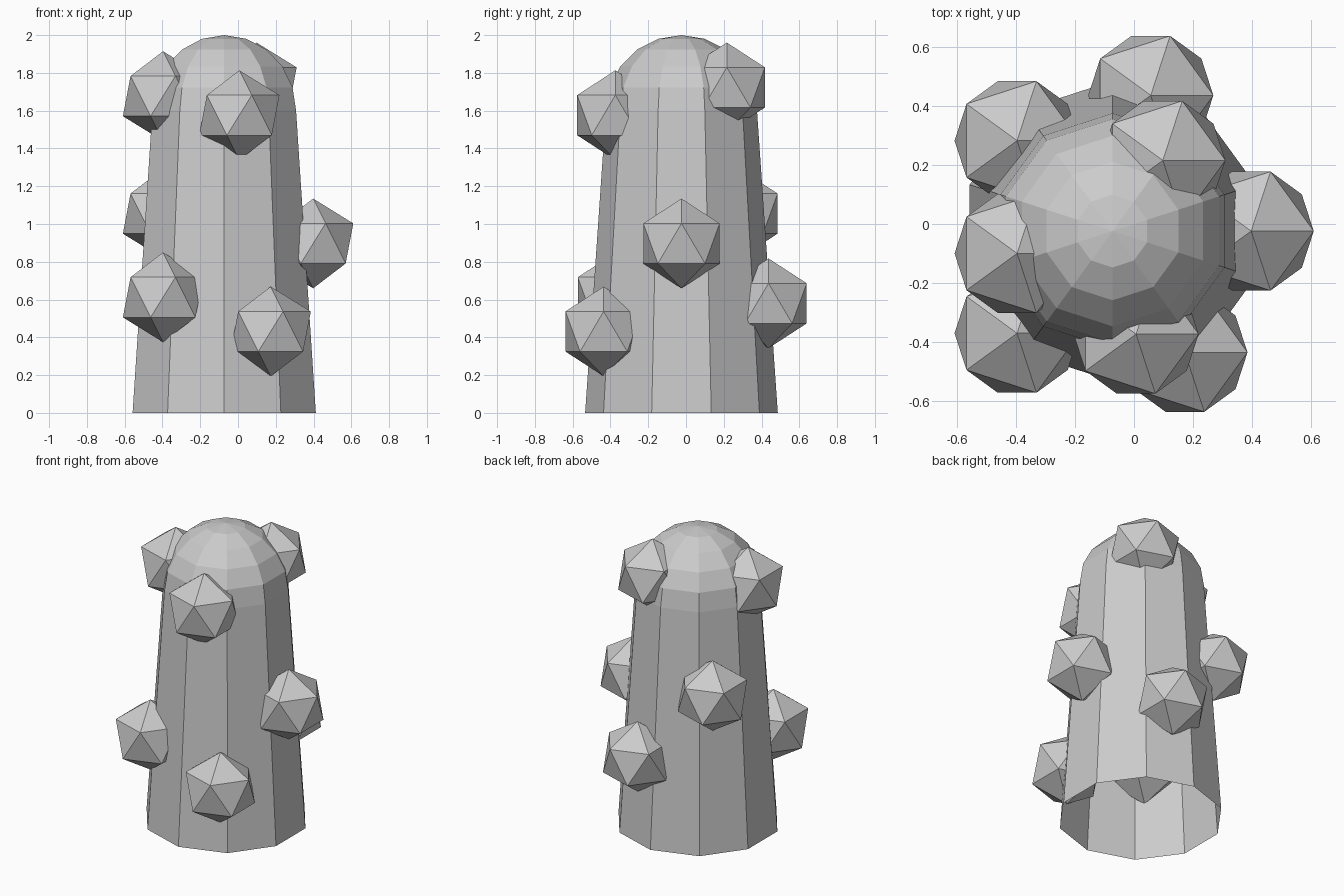
import bpy, bmesh, math
from mathutils import Matrix

if "Cube" in bpy.data.objects:
    bpy.data.objects.remove(bpy.data.objects["Cube"])

CENTRE = (-0.073, -0.024)
SIDES = 10


def add_object(name, bm):
    mesh = bpy.data.meshes.new(name)
    bm.to_mesh(mesh)
    bm.free()
    obj = bpy.data.objects.new(name, mesh)
    bpy.context.collection.objects.link(obj)
    return obj


def lathe(name, profile):
    """Ten-sided open shell turned from (radius, z) points; radius 0 makes a pole."""
    bm = bmesh.new()
    rings = []
    for r, z in profile:
        count = SIDES if r > 1e-4 else 1
        ring = []
        for i in range(count):
            a = math.radians(-90) + 2 * math.pi * i / SIDES
            ring.append(bm.verts.new((CENTRE[0] + r * math.cos(a),
                                      CENTRE[1] + r * math.sin(a), z)))
        rings.append(ring)
    for low, high in zip(rings, rings[1:]):
        for i in range(SIDES):
            j = (i + 1) % SIDES
            if len(high) == 1:
                bm.faces.new((low[i], low[j], high[0]))
            else:
                bm.faces.new((low[i], low[j], high[j], high[i]))
    return add_object(name, bm)


# Tapered trunk, open underneath
lathe("trunk", [(0.51, 0), (0.40, 1.6)])

# Hemispherical cap in five bands
lathe("dome", [(0.40 * math.cos(math.radians(18 * k)),
                1.6 + 0.40 * math.sin(math.radians(18 * k))) for k in range(6)])

# Icosahedral knobs scattered around the trunk
knobs = [
    (0.398, -0.024, 0.897),
    (0.007, -0.374, 1.576),
    (-0.397, -0.371, 0.612),
    (0.173, -0.436, 0.431),
    (-0.397, -0.100, 1.677),
    (-0.397, 0.283, 1.055),
    (0.057, 0.437, 0.580),
    (0.098, 0.216, 1.723),
]
for n, pos in enumerate(knobs, 1):
    bm = bmesh.new()
    bmesh.ops.create_icosphere(bm, subdivisions=1, radius=0.2375,
                               matrix=Matrix.Translation(pos))
    add_object(f"knob_{n}", bm)
